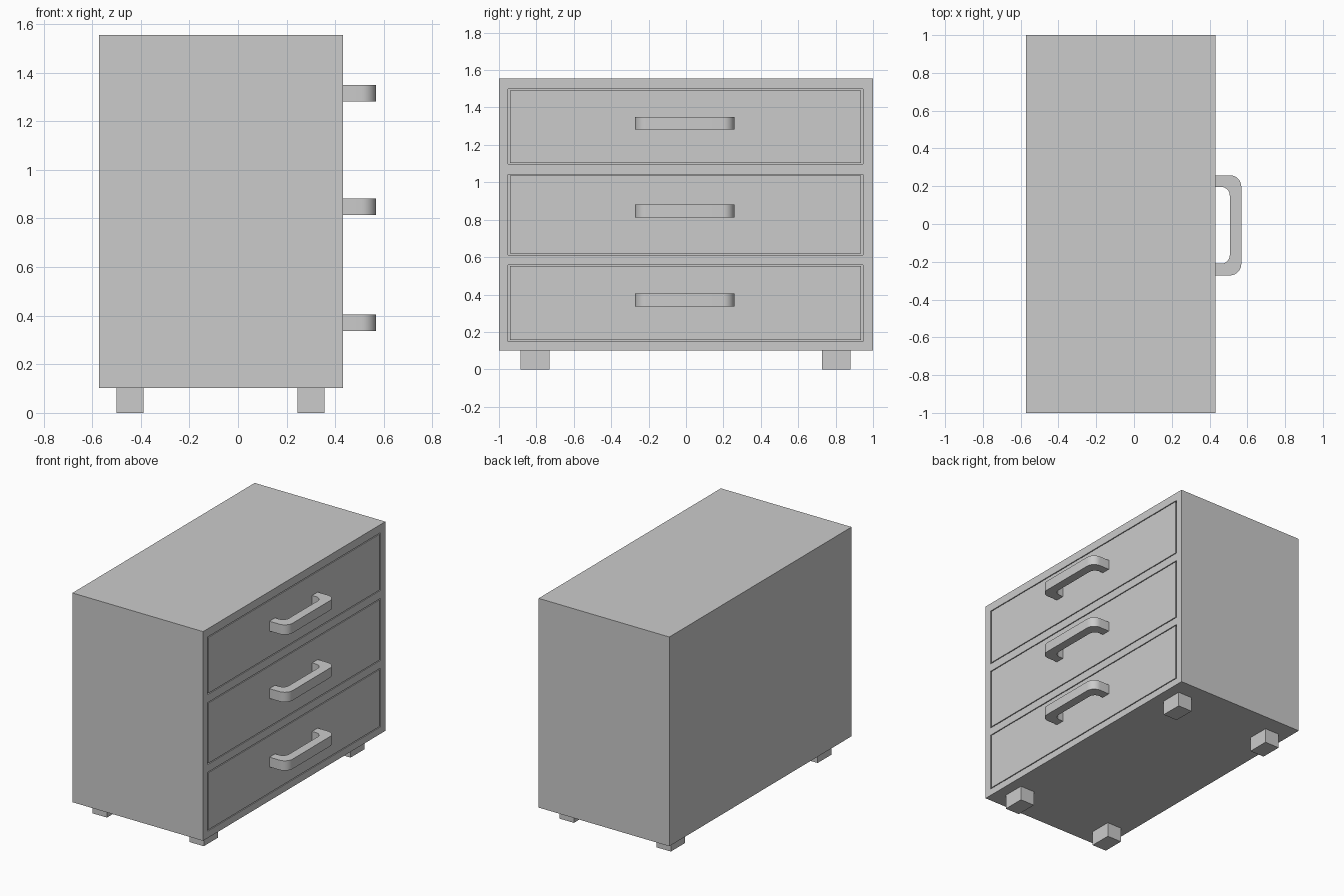
import bpy, bmesh, math

if "Cube" in bpy.data.objects:
    bpy.data.objects.remove(bpy.data.objects["Cube"])

FRONT, BACK = 0.432, -0.572          # drawer side faces +x
Y_MIN, Y_MAX = -0.952, 0.947         # drawer openings across the cabinet
DRAWERS = [(0.150, 0.558), (0.612, 1.042), (1.098, 1.498)]
HANDLE_Z = [0.371, 0.847, 1.315]
NAMES = ["bottom", "middle", "top"]


def make_object(name, bm):
    bmesh.ops.recalc_face_normals(bm, faces=bm.faces)
    mesh = bpy.data.meshes.new(name)
    bm.to_mesh(mesh)
    bm.free()
    obj = bpy.data.objects.new(name, mesh)
    bpy.context.collection.objects.link(obj)
    return obj


def box(name, x, y, z):
    bm = bmesh.new()
    bmesh.ops.create_cube(bm, size=1)
    for v in bm.verts:
        v.co = [(a + b) / 2 + c * (b - a) for (a, b), c in zip((x, y, z), v.co)]
    return make_object(name, bm)


def arc(cx, cy, r, start, end, steps=8):
    angles = [math.radians(start + (end - start) * i / steps) for i in range(steps + 1)]
    return [(cx + r * math.cos(a), cy + r * math.sin(a)) for a in angles]


# Carcass with a recess for each drawer
cabinet = box("cabinet", (BACK, FRONT), (-1, 1), (0.102, 1.555))
for name, (z0, z1) in zip(NAMES, DRAWERS):
    cutter = box(name + "_cutter", (FRONT - 0.03, FRONT + 0.1), (Y_MIN, Y_MAX), (z0, z1))
    cutter.hide_render = True
    mod = cabinet.modifiers.new("recess", "BOOLEAN")
    mod.object = cutter
    mod.operation = "DIFFERENCE"
    mod.solver = "EXACT"
    bpy.context.view_layer.objects.active = cabinet
    bpy.ops.object.modifier_apply(modifier=mod.name)
    bpy.data.objects.remove(cutter)

# Flush drawer fronts with a fine gap all round
for name, (z0, z1) in zip(NAMES, DRAWERS):
    box(name + "_drawer", (FRONT - 0.05, FRONT),
        (Y_MIN + 0.011, Y_MAX - 0.011), (z0 + 0.006, z1 - 0.006))


# Rounded U-shaped pull, extruded vertically
def handle(name, z):
    root, outer, inner = FRONT - 0.003, 0.568, 0.507
    y0, y1, leg = -0.272, 0.258, 0.062
    ro, ri = 0.06, 0.045
    profile = [(root, y0)]
    profile += arc(outer - ro, y0 + ro, ro, -90, 0)
    profile += arc(outer - ro, y1 - ro, ro, 0, 90)
    profile += [(root, y1), (root, y1 - leg)]
    profile += arc(inner - ri, y1 - leg - ri, ri, 90, 0)
    profile += arc(inner - ri, y0 + leg + ri, ri, 0, -90)
    profile += [(root, y0 + leg)]
    bm = bmesh.new()
    face = bm.faces.new([bm.verts.new((x, y, z - 0.034)) for x, y in profile])
    ext = bmesh.ops.extrude_face_region(bm, geom=[face])
    top = [g for g in ext["geom"] if isinstance(g, bmesh.types.BMVert)]
    bmesh.ops.translate(bm, verts=top, vec=(0, 0, 0.068))
    obj = make_object(name, bm)
    bpy.ops.object.select_all(action="DESELECT")
    obj.select_set(True)
    bpy.context.view_layer.objects.active = obj
    bpy.ops.object.shade_smooth_by_angle(angle=math.radians(30))


for name, z in zip(NAMES, HANDLE_Z):
    handle(name + "_handle", z)

# Four block feet
for xn, x in (("back", (-0.5, -0.388)), ("front", (0.245, 0.356))):
    for yn, y in (("left", (-0.884, -0.73)), ("right", (0.727, 0.88))):
        box(f"{xn}_{yn}_foot", x, y, (0, 0.104))
